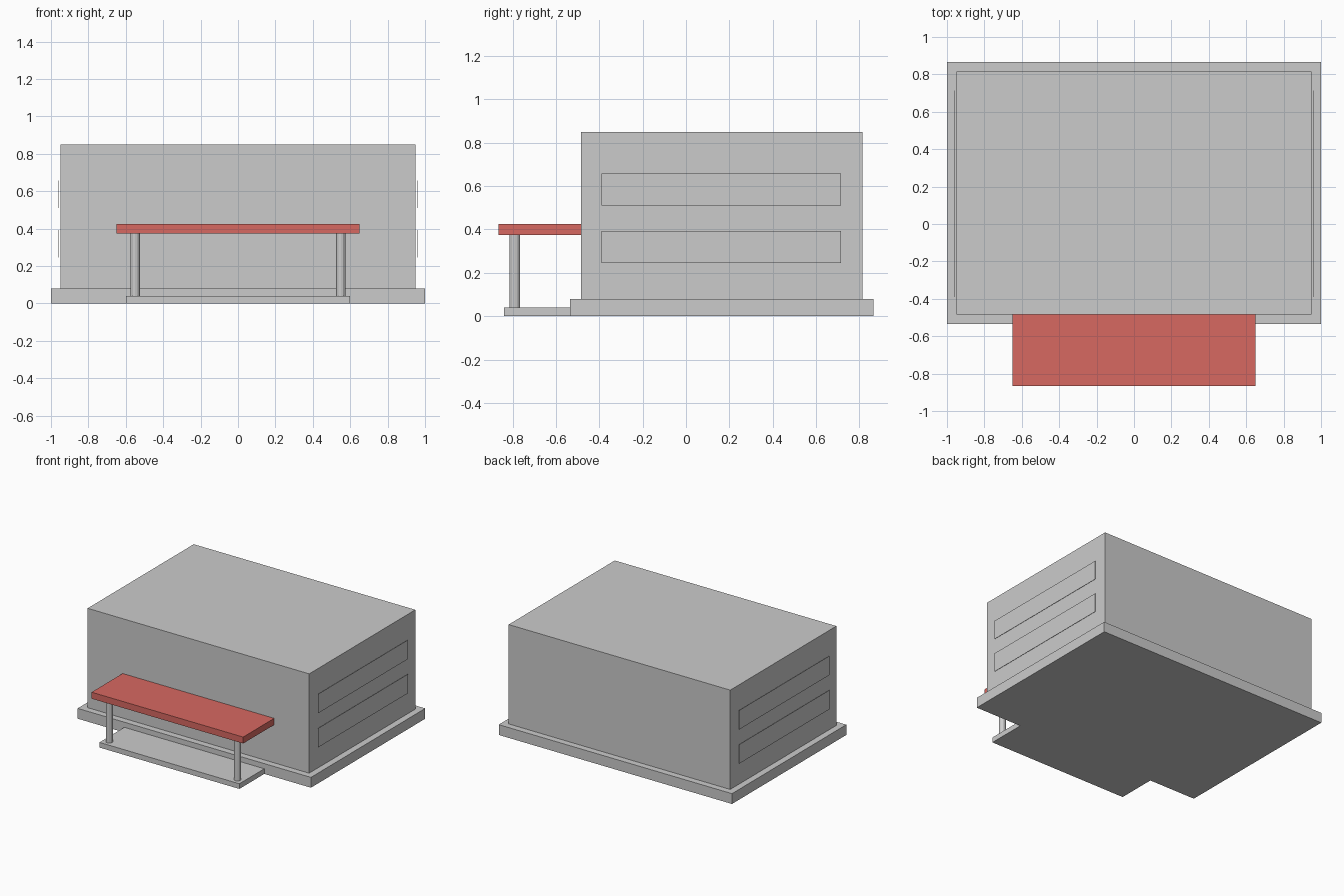
import bpy, bmesh
from mathutils import Vector

if "Cube" in bpy.data.objects:
    bpy.data.objects.remove(bpy.data.objects["Cube"])


def finish(name, bm, mat=None):
    bmesh.ops.recalc_face_normals(bm, faces=bm.faces)
    mesh = bpy.data.meshes.new(name)
    bm.to_mesh(mesh)
    bm.free()
    obj = bpy.data.objects.new(name, mesh)
    bpy.context.collection.objects.link(obj)
    if mat:
        mesh.materials.append(mat)
    return obj


def box(name, x, y, z, mat=None):
    """Box from (min, max) ranges on each axis."""
    bm = bmesh.new()
    bmesh.ops.create_cube(bm, size=1)
    lo, hi = Vector((x[0], y[0], z[0])), Vector((x[1], y[1], z[1]))
    bmesh.ops.scale(bm, vec=hi - lo, verts=bm.verts)
    bmesh.ops.translate(bm, vec=(lo + hi) / 2, verts=bm.verts)
    return finish(name, bm, mat)


red = bpy.data.materials.new("canopy_red")
red.diffuse_color = (0.68, 0.14, 0.12, 1)
red.use_nodes = True
red.node_tree.nodes["Principled BSDF"].inputs["Base Color"].default_value = red.diffuse_color

# Plinth, main block and entrance step
box("plinth", (-1, 1), (-0.535, 0.865), (0, 0.08))
box("main_block", (-0.95, 0.95), (-0.485, 0.815), (0.08, 0.85))
box("entrance_step", (-0.6, 0.6), (-0.84, -0.535), (0, 0.04))

# Entrance canopy
box("canopy", (-0.65, 0.65), (-0.865, -0.485), (0.375, 0.425), red)

for side, label in ((-1, "left"), (1, "right")):
    # Canopy post
    bm = bmesh.new()
    bmesh.ops.create_cone(bm, cap_ends=True, segments=12, radius1=0.025,
                          radius2=0.025, depth=0.335)
    bmesh.ops.translate(bm, vec=(side * 0.55, -0.79, 0.2075), verts=bm.verts)
    finish(label + "_canopy_post", bm)

    # Thin window strips standing just off the side wall
    for row, z in (("lower", 0.245), ("upper", 0.51)):
        x = side * 0.958
        box(f"{label}_{row}_window", (x - 0.001, x + 0.001), (-0.39, 0.715), (z, z + 0.148))
